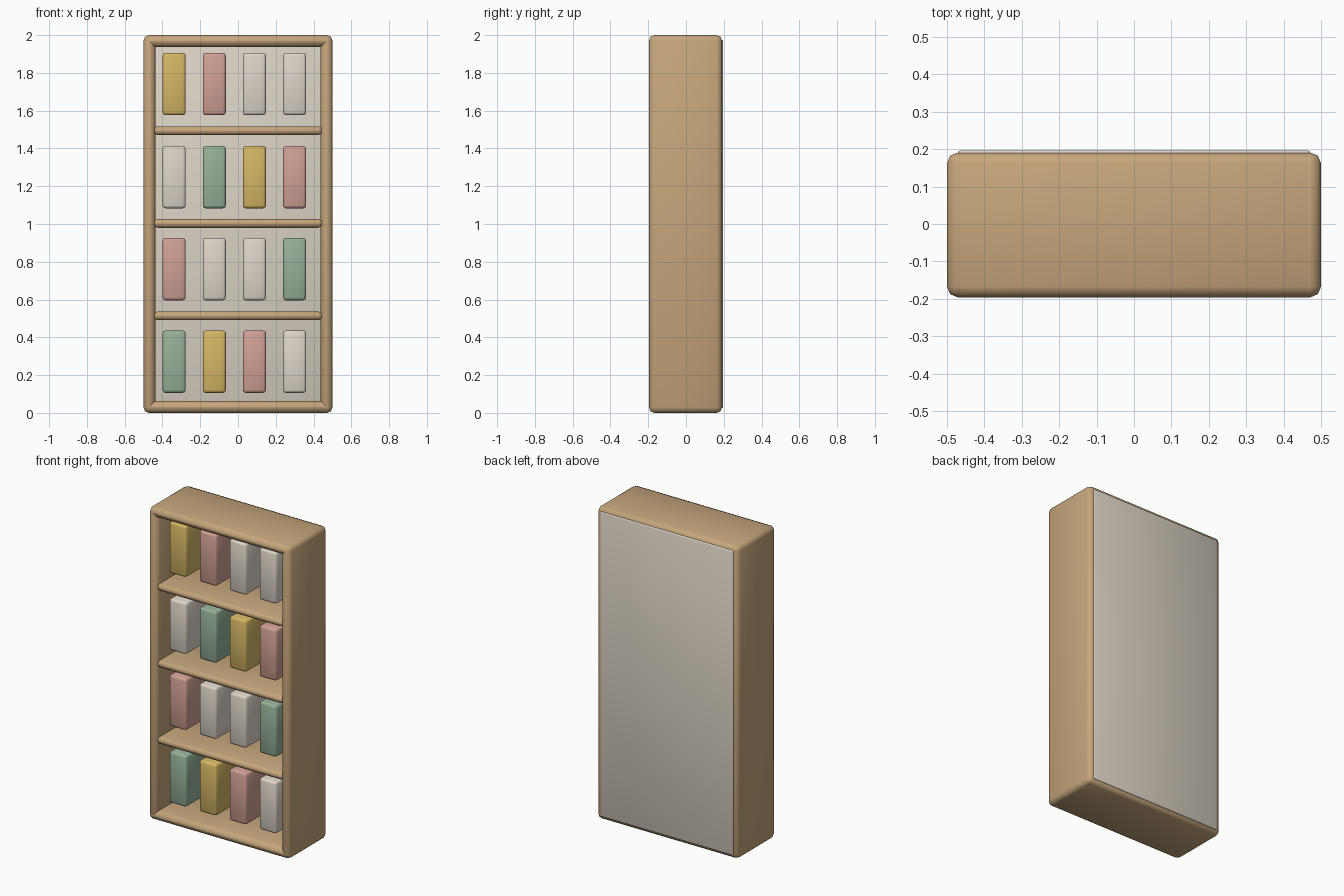
import bpy
import math

default = bpy.data.objects.get("Cube")
if default:
    bpy.data.objects.remove(default, do_unlink=True)


def material(name, rgb):
    """Flat material from an sRGB colour in 0-255."""
    linear = [((c / 255 + 0.055) / 1.055) ** 2.4 for c in rgb] + [1.0]
    mat = bpy.data.materials.new(name)
    mat.use_nodes = True
    mat.diffuse_color = linear
    bsdf = mat.node_tree.nodes["Principled BSDF"]
    bsdf.inputs["Base Color"].default_value = linear
    bsdf.inputs["Roughness"].default_value = 0.7
    return mat


WOOD = material("warm_wood", (198, 166, 124))
PANEL = material("pale_panel", (220, 211, 198))
COLOURS = {
    "cream": material("cream", (222, 213, 201)),
    "yellow": material("mustard_yellow", (212, 183, 101)),
    "pink": material("dusty_pink", (208, 160, 149)),
    "green": material("sage_green", (150, 176, 152)),
}


def block(name, low, high, mat, bevel, segments=2):
    """Bevelled box between two corners."""
    bpy.ops.mesh.primitive_cube_add(size=1, location=[(a + b) / 2 for a, b in zip(low, high)])
    obj = bpy.context.object
    obj.name = name
    obj.scale = [b - a for a, b in zip(low, high)]
    bpy.ops.object.transform_apply(location=False, rotation=False, scale=True)
    obj.data.materials.append(mat)
    mod = obj.modifiers.new("rounded_edges", 'BEVEL')
    mod.width = bevel
    mod.segments = segments
    bpy.ops.object.modifier_apply(modifier=mod.name)
    bpy.ops.object.shade_smooth_by_angle(angle=math.radians(50))
    return obj


FRONT, BACK, HALF, THICK = -0.196, 0.191, 0.5, 0.062
ROUND = 0.029

# Outer frame
block("right_side", (-HALF, FRONT, 0), (-HALF + THICK, BACK, 2), WOOD, ROUND)
block("left_side", (HALF - THICK, FRONT, 0), (HALF, BACK, 2), WOOD, ROUND)
block("bottom_board", (-HALF, FRONT, 0), (HALF, BACK, THICK), WOOD, ROUND)
block("top_board", (-HALF, FRONT, 2 - THICK), (HALF, BACK, 2), WOOD, ROUND)

# Back panel
block("back_panel", (-0.47, 0.165, 0.025), (0.47, 0.197, 1.975), PANEL, 0.006)

# Shelves
for i, z in enumerate((0.514, 1.003, 1.494)):
    block(f"shelf_{i + 1}", (-0.446, -0.188, z - 0.023), (0.446, 0.18, z + 0.023), WOOD, 0.02)

# Cartons, rows from the bottom up
ROWS = (
    (0.271, "green yellow pink cream"),
    (0.761, "pink cream cream green"),
    (1.248, "cream green yellow pink"),
    (1.741, "yellow pink cream cream"),
)
for row, (z, names) in enumerate(ROWS):
    for col, colour in enumerate(names.split()):
        x = -0.338 + col * 0.2125
        block(f"carton_{row + 1}_{col + 1}", (x - 0.061, -0.13, z - 0.165),
              (x + 0.061, 0.12, z + 0.165), COLOURS[colour], 0.015)
